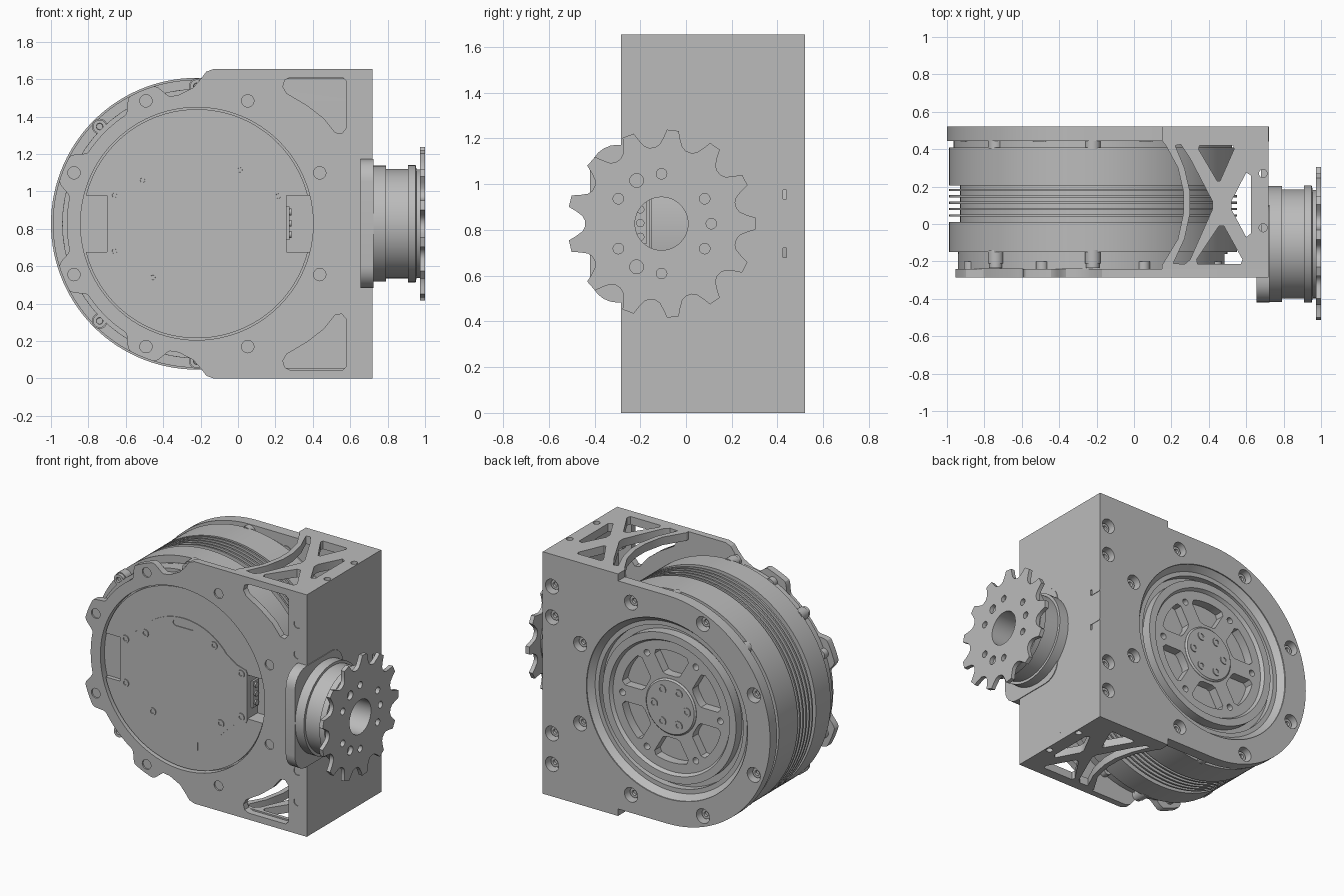
import bpy, bmesh
from math import sin, cos, pi, asin, radians
from mathutils import Matrix, Vector

if "Cube" in bpy.data.objects:
    bpy.data.objects.remove(bpy.data.objects["Cube"], do_unlink=True)

grey = bpy.data.materials.new("machined_grey")
grey.use_nodes = True
COLOUR = (0.5, 0.5, 0.5, 1)
grey.diffuse_color = COLOUR
grey.node_tree.nodes["Principled BSDF"].inputs["Base Color"].default_value = COLOUR

H = 1.655            # overall height
CX, CZ = -0.22, H / 2  # motor axis
SY = -0.107          # output shaft axis
RIGHT = 0.72         # mounting wall face
FRONT, FRONT_IN, BACK_IN, BACK = -0.285, -0.24, 0.445, 0.52
X, Y, Z = Vector((1, 0, 0)), Vector((0, 1, 0)), Vector((0, 0, 1))
PLANES = {"y": (X, Z, Y), "x": (Y, Z, X), "z": (X, Y, Z)}
parts = []


def finish(name, mesh):
    mesh.materials.clear()
    mesh.materials.append(grey)
    for p in mesh.polygons:
        p.material_index = 0
    obj = bpy.data.objects.new(name, mesh)
    bpy.context.collection.objects.link(obj)
    parts.append(obj)
    return obj


def place(bm, axis, u, v):
    a, b, n = PLANES[axis]
    for vert in bm.verts:
        p = vert.co.copy()
        vert.co = a * (p.x + u) + b * (p.y + v) + n * p.z
    bmesh.ops.recalc_face_normals(bm, faces=bm.faces)


def slab(name, axis, low, high, outlines, u=0, v=0):
    """Flat plate: first outline is the edge, the others are holes."""
    curve = bpy.data.curves.new(name, "CURVE")
    curve.dimensions, curve.fill_mode = "2D", "BOTH"
    curve.extrude = (high - low) / 2
    for pts in outlines:
        s = curve.splines.new("POLY")
        s.points.add(len(pts) - 1)
        for sp, p in zip(s.points, pts):
            sp.co = (p[0], p[1], 0, 1)
        s.use_cyclic_u = True
    temp = bpy.data.objects.new(name, curve)
    bpy.context.collection.objects.link(temp)
    dg = bpy.context.evaluated_depsgraph_get()
    mesh = bpy.data.meshes.new_from_object(temp.evaluated_get(dg))
    bpy.data.objects.remove(temp)
    bm = bmesh.new()
    bm.from_mesh(mesh)
    bmesh.ops.remove_doubles(bm, verts=bm.verts, dist=1e-5)
    bmesh.ops.translate(bm, verts=bm.verts, vec=(0, 0, (low + high) / 2))
    place(bm, axis, u, v)
    bm.to_mesh(mesh)
    bm.free()
    return finish(name, mesh)


def lathe(name, axis, u, v, profile, steps=96):
    """Spin a closed (radius, depth) profile round an axis."""
    bm = bmesh.new()
    vs = [bm.verts.new((r, 0, d)) for r, d in profile]
    es = [bm.edges.new((vs[i - 1], vs[i])) for i in range(len(vs))]
    bmesh.ops.spin(bm, geom=vs + es, axis=(0, 0, 1), cent=(0, 0, 0),
                   angle=2 * pi, steps=steps, use_merge=True)
    bmesh.ops.remove_doubles(bm, verts=bm.verts, dist=1e-5)
    place(bm, axis, u, v)
    mesh = bpy.data.meshes.new(name)
    bm.to_mesh(mesh)
    bm.free()
    return finish(name, mesh)


def polar(r, deg, u=0, v=0):
    return (u + r * cos(radians(deg)), v + r * sin(radians(deg)))


def circle(r, u=0, v=0, n=24):
    return [polar(r, 360 * i / n, u, v) for i in range(n)]


def rect(u0, v0, u1, v1, c=0.0):
    """Rectangle with optional rounded corners."""
    if not c:
        return [(u0, v0), (u1, v0), (u1, v1), (u0, v1)]
    corners = [(u1 - c, v1 - c), (u0 + c, v1 - c), (u0 + c, v0 + c), (u1 - c, v0 + c)]
    return [polar(c, 90 * k + 15 * i, *q) for k, q in enumerate(corners) for i in range(7)]


def flip(pts):
    return [(u, H - v) for u, v in reversed(pts)]


def screw(name, u, v, face, inward, r):
    """Socket head screw along y; inward is the sign of depth into the part."""
    d = face + inward * 0.025
    lathe(name, "y", u, v, [(0, d), (0, face + inward * 0.015), (r * .45, face + inward * 0.015),
                            (r * .5, face), (r, face), (r, d)], 20)


# Shared hole positions
bolts = [polar(0.711, 22.5 + 45 * k, CX, CZ) for k in range(8)]
column = [(0.65, z) for z in (0.22, 0.43, H - 0.43, H - 0.22)]

# Front plate with lobed edge, round opening and corner windows
upper = [(RIGHT, H), (-0.13, H), (-0.17, 1.64), (-0.2, 1.6), (-0.24, 1.555)]
for deg in range(98, 181):
    gap = min(abs(deg - 112.5), abs(deg - 157.5))
    t = max(0, min(1, (11 - gap) / 6))
    upper.append(polar(0.695 + 0.075 * t * t * (3 - 2 * t), deg, CX, CZ))
window = [(0.25, 1.595), (0.28, 1.61), (0.56, 1.61), (0.58, 1.59), (0.58, 1.34), (0.555, 1.31),
          (0.52, 1.315), (0.46, 1.39), (0.37, 1.46), (0.26, 1.525), (0.24, 1.56)]
slab("front_plate", "y", FRONT, FRONT_IN,
     [upper + flip(upper)[1:], circle(0.622, CX, CZ, 96), window, flip(window)]
     + [circle(0.033, *p) for p in bolts] + [circle(0.028, *p) for p in column])
for p in bolts:
    lathe("front_bolt", "y", *p, [(0, -0.275), (0.033, -0.275), (0.033, -0.2), (0, -0.2)], 24)
for p in column:
    lathe("front_pin", "y", *p, [(0, -0.28), (0.028, -0.28), (0.028, -0.2), (0, -0.2)], 24)

# Back plate with counterbored bolts
arc = [polar(0.78, 90 + 3 * i, CX, CZ) for i in range(61)]
back = [(RIGHT, 0), (RIGHT, H), (0.15, H), (0.15, CZ + 0.78)] + arc + [(0.15, CZ - 0.78), (0.15, 0)]
slab("back_plate", "y", BACK_IN, BACK,
     [back, circle(0.61, CX, CZ, 96)] + [circle(0.05, *p) for p in bolts + column])
for p in bolts + column:
    lathe("counterbore_floor", "y", *p, [(0, 0.45), (0.05, 0.45), (0.05, 0.44), (0, 0.44)], 24)
    screw("back_bolt", *p, 0.485, -1, 0.033)

# Motor housing with cooling fins
prof = [(0, -0.16), (0.72, -0.16), (0.72, -0.15), (0.77, -0.15), (0.77, 0.01), (0.71, 0.01)]
for k in range(5):
    y = 0.04 + 0.034 * k
    prof += [(0.71, y), (0.77, y), (0.77, y + 0.012), (0.71, y + 0.012)]
prof += [(0.71, 0.205), (0.77, 0.205), (0.77, 0.41), (0.745, 0.41), (0.745, BACK_IN),
         (0.62, BACK_IN), (0.62, 0.41), (0, 0.41)]
lathe("motor_housing", "y", CX, CZ, prof, 128)


def notched(r, left):
    """Disc edge with a connector slot on the right, and on the left if asked."""
    a = asin(0.15 / r)
    pts = [(0.48, 0.15)]
    stops = [(a, pi - a), (pi + a, 2 * pi - a)] if left else [(a, 2 * pi - a)]
    for k, (s, e) in enumerate(stops):
        pts += [(r * cos(s + (e - s) * i / 60), r * sin(s + (e - s) * i / 60)) for i in range(61)]
        if left and k == 0:
            pts += [(-0.48, 0.15), (-0.48, -0.15)]
    return pts + [(0.48, -0.15)]


slab("front_housing", "y", FRONT_IN, -0.16, [notched(0.72, False)], CX, CZ)
slab("front_cover", "y", -0.268, FRONT_IN, [notched(0.612, True)], CX, CZ)
slab("connector", "x", 0.255, 0.275, [rect(-0.23, 0.74, -0.17, 0.92)])
for z in (0.77, 0.83, 0.89):
    slab("connector_pin", "x", 0.275, 0.285, [circle(0.018, -0.2, z)])

# Raised access panel with side tabs and a bottom tab
half = [(0.105, -0.465), (0.105, -0.41)] + [polar(0.42, d) for d in range(-72, -37, 4)]
half += [(0.40, -0.2), (0.47, -0.18), (0.48, -0.16), (0.48, 0.16), (0.47, 0.18), (0.40, 0.2)]
half += [polar(0.41, d) for d in range(38, 91, 4)]
panel = half + [(-u, v) for u, v in reversed(half)]
slab("access_panel", "y", -0.273, -0.26, [panel, rect(-0.08, 0.345, 0.08, 0.385, 0.019)], CX, CZ)
for p in [(-0.66, 0.98), (-0.51, 1.06), (0.01, 1.115), (0.215, 0.975),
          (0.215, 0.68), (0.06, 0.595), (-0.455, 0.54), (-0.66, 0.68)]:
    screw("panel_screw", *p, -0.279, 1, 0.026)

# Housing clamp screws round the rim
for deg in (90, 135, 225, 270):
    p = polar(0.735, deg, CX, CZ)
    screw("front_clamp_screw", *p, -0.235, 1, 0.036)
    lathe("front_clamp_boss", "y", *p, [(0, -0.21), (0.042, -0.21), (0.042, -0.14), (0, -0.14)], 20)
    lathe("rear_clamp_boss", "y", *p, [(0, 0.4), (0.042, 0.4), (0.042, 0.45), (0, 0.45)], 20)

# Output rotor: stepped rim, windowed disc and hub
lathe("rotor_rim", "y", CX, CZ, [(0.612, 0.515), (0.575, 0.475), (0.545, 0.475), (0.545, 0.43),
                                 (0.505, 0.43), (0.505, 0.495), (0.455, 0.495), (0.44, 0.47),
                                 (0.44, 0.4), (0.612, 0.4)])
openings = []
for k in range(6):
    mid = 60 * k + 30
    openings.append([polar(0.38, mid + d, 0, 0) for d in range(-18, 19, 4)]
                    + [polar(0.355, mid + 21), polar(0.23, mid + 16), polar(0.215, mid + 10),
                       polar(0.215, mid - 10), polar(0.23, mid - 16), polar(0.355, mid - 21)])
    openings.append(circle(0.022, *polar(0.37, 60 * k), 16))
slab("rotor_disc", "y", 0.41, 0.472, [circle(0.445, n=96)] + openings, CX, CZ)
lathe("rotor_hub", "y", CX, CZ, [(0, 0.484), (0.18, 0.484), (0.19, 0.474), (0.19, 0.42), (0, 0.42)], 64)
for k in range(6):
    screw("hub_screw", *polar(0.125, 60 * k, CX, CZ), 0.49, -1, 0.03)

# Trussed top and bottom walls
truss = [(0.15, BACK_IN), (0.17, 0.42), (0.235, 0.3), (0.265, 0.17), (0.265, 0.06), (0.235, -0.08),
         (0.15, -0.22), (0.15, FRONT_IN), (RIGHT, FRONT_IN), (RIGHT, BACK_IN)]
cuts = [[(0.22, 0.42), (0.25, 0.425), (0.3, 0.35), (0.42, 0.12), (0.42, 0.08), (0.3, -0.19),
         (0.27, -0.215), (0.21, -0.21), (0.27, -0.08), (0.3, 0.06), (0.3, 0.17), (0.27, 0.3)],
        [(0.35, 0.42), (0.53, 0.42), (0.535, 0.4), (0.46, 0.23), (0.445, 0.23), (0.345, 0.4)],
        [(0.34, -0.215), (0.57, -0.215), (0.58, -0.19), (0.48, -0.01), (0.455, -0.01), (0.335, -0.19)],
        [(0.6, 0.275), (0.625, 0.26), (0.625, -0.05), (0.6, -0.07), (0.52, 0.08), (0.52, 0.12)]]
pins = [circle(0.022, 0.69, y) for y in (0.27, -0.02)]
for name, low in (("bottom_wall", 0), ("top_wall", H - 0.055)):
    slab(name, "z", low, low + 0.055, [truss] + cuts + pins)

# Mounting wall with shaft bore and rear slits
wall = [(FRONT_IN, 0.055), (BACK_IN, 0.055), (BACK_IN, H - 0.055), (FRONT_IN, H - 0.055)]
slits = [rect(0.425, z - 0.02, 0.44, z + 0.02) for z in (0.7, H - 0.7)]
slab("mounting_wall", "x", 0.68, RIGHT, [wall, circle(0.116, SY, CZ, 48)] + slits)
for z in (0.72, H - 0.72):
    slab("wall_slit_line", "x", RIGHT, RIGHT + 0.003, [rect(0.44, z - 0.004, BACK, z + 0.004)])

# Shaft flange and stepped hollow shaft
slab("shaft_flange", "x", 0.655, RIGHT + 0.005,
     [rect(-0.42, CZ - 0.345, 0.1, CZ + 0.345, 0.12), circle(0.116, SY, CZ, 48)])
lathe("output_shaft", "x", SY, CZ,
      [(0.116, 0.7), (0.31, 0.7), (0.31, 0.79), (0.292, 0.79), (0.292, 0.91), (0.313, 0.91),
       (0.313, 0.95), (0.29, 0.955), (0.29, 0.972), (0.116, 0.972)])

# Sprocket with thirteen teeth
tooth = [(-.13, .412), (.13, .412), (.2, .378), (.3, .347), (.42, .335), (.58, .335), (.7, .347), (.8, .378)]
teeth = [polar(r, (k + f) * 360 / 13) for k in range(13) for f, r in tooth]
holes = [circle(0.03 if d in (120, 240) else 0.023, *polar(0.218, d))
         for d in (0, 30, 90, 120, 150, 210, 240, 270, 330)]
slab("sprocket", "x", 0.972, 1.0, [teeth, circle(0.116, n=48)] + holes, SY, CZ)

# Smooth rounded sides, keep edges sharp
bpy.ops.object.select_all(action="DESELECT")
for o in parts:
    o.select_set(True)
bpy.context.view_layer.objects.active = parts[0]
bpy.ops.object.shade_smooth_by_angle(angle=radians(30))
